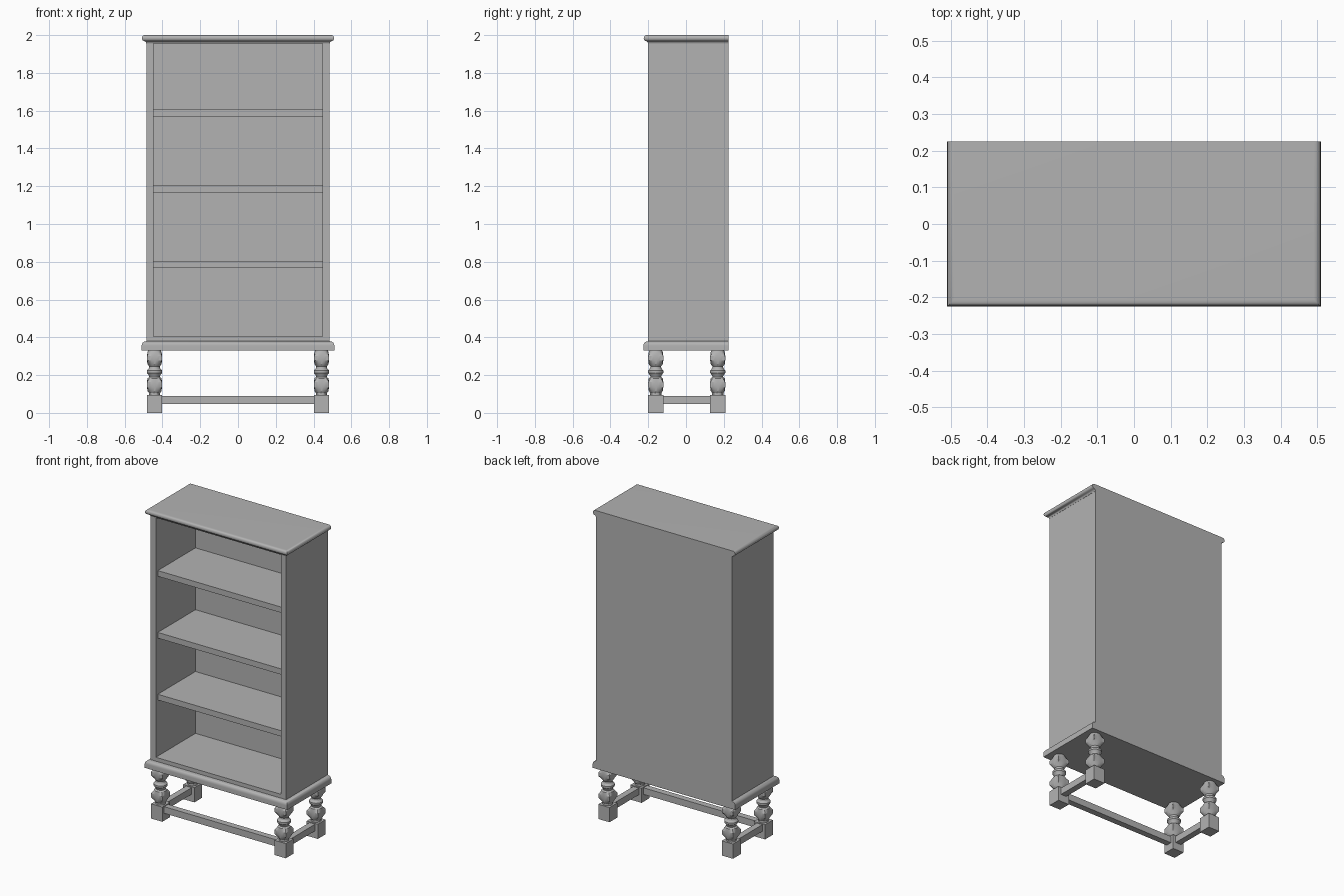
import bpy, bmesh, math

cube = bpy.data.objects.get("Cube")
if cube:
    bpy.data.objects.remove(cube, do_unlink=True)

GREY = (0.45, 0.45, 0.45, 1)
mat = bpy.data.materials.new("plain_grey")
mat.use_nodes = True
mat.diffuse_color = GREY
mat.node_tree.nodes["Principled BSDF"].inputs["Base Color"].default_value = GREY

SIDE, FRONT, BACK = 0.485, -0.2, 0.225   # case extents
INNER = 0.448                            # inside half width
LEG = 0.04                               # half width of the leg stock


def loft(name, rings, smooth=None):
    """Skin a stack of equal-length rings and cap both ends."""
    bm = bmesh.new()
    rows = [[bm.verts.new(p) for p in ring] for ring in rings]
    n = len(rows[0])
    for low, high in zip(rows, rows[1:]):
        for i in range(n):
            j = (i + 1) % n
            bm.faces.new((low[i], low[j], high[j], high[i]))
    bm.faces.new(rows[0][::-1])
    bm.faces.new(rows[-1])
    bmesh.ops.recalc_face_normals(bm, faces=bm.faces)
    mesh = bpy.data.meshes.new(name)
    bm.to_mesh(mesh)
    bm.free()
    mesh.materials.append(mat)
    obj = bpy.data.objects.new(name, mesh)
    bpy.context.collection.objects.link(obj)
    if smooth:
        bpy.ops.object.select_all(action='DESELECT')
        obj.select_set(True)
        bpy.context.view_layer.objects.active = obj
        bpy.ops.object.shade_smooth_by_angle(angle=math.radians(smooth))
    return obj


def rect(x0, x1, y0, y1, z):
    return [(x0, y0, z), (x1, y0, z), (x1, y1, z), (x0, y1, z)]


def box(name, x0, x1, y0, y1, z0, z1):
    return loft(name, [rect(x0, x1, y0, y1, z) for z in (z0, z1)])


def moulded_slab(name, profile):
    """Slab with a moulded edge on the front and sides, flush at the back."""
    return loft(name, [rect(-SIDE - d, SIDE + d, FRONT - d, BACK, z)
                       for d, z in profile], smooth=40)


# Case
for label, s in (("left", 1), ("right", -1)):
    x0, x1 = sorted((s * INNER, s * SIDE))
    box(label + "_side_panel", x0, x1, FRONT, BACK, 0.37, 1.965)
box("back_panel", -INNER, INNER, BACK - 0.02, BACK, 0.37, 1.965)
box("bottom_board", -INNER, INNER, FRONT, BACK - 0.02, 0.37, 0.405)
for i in range(3):
    top = 0.805 + 0.4 * i
    box(f"shelf_{i + 1}", -INNER, INNER, FRONT + 0.02, BACK - 0.02, top - 0.037, top)

# Crown and base mouldings
bead = [(0.009 + 0.015 * math.cos(a), 1.984 + 0.016 * math.sin(a))
        for a in (math.radians(-80 + 20 * k) for k in range(9))]
moulded_slab("crown_moulding", [(0.001, 1.955), (0.003, 1.962), (0.007, 1.966)]
             + bead + [(0.006, 2.0)])
curve = [(0.005 + 0.02 * math.cos(a), 0.356 + 0.022 * math.sin(a))
         for a in (math.radians(15 * k) for k in range(7))]
moulded_slab("base_moulding", [(0.025, 0.33)] + curve + [(0.001, 0.38)])

# Legs: square stock turned on a lathe above a square foot
TURNING = [(0.09, 0.03), (0.106, 0.03), (0.116, 0.037), (0.137, 0.057),
           (0.163, 0.057), (0.183, 0.037), (0.19, 0.028), (0.198, 0.03),
           (0.212, 0.041), (0.224, 0.041), (0.236, 0.03), (0.246, 0.028),
           (0.258, 0.037), (0.278, 0.057), (0.302, 0.057), (0.322, 0.037),
           (0.332, 0.032)]


def turned_ring(cx, cy, z, r):
    ring = []
    for k in range(32):
        c, s = math.cos(k * math.pi / 16), math.sin(k * math.pi / 16)
        reach = min(r, LEG / max(abs(c), abs(s)))
        ring.append((cx + reach * c, cy + reach * s, z))
    return ring


LEG_X = 0.442
LEG_Y = {"front": -0.16, "back": 0.168}
for side, s in (("left", 1), ("right", -1)):
    for end, y in LEG_Y.items():
        x = s * LEG_X
        box(f"{end}_{side}_foot", x - LEG, x + LEG, y - LEG, y + LEG, 0, 0.095)
        loft(f"{end}_{side}_turned_leg",
             [turned_ring(x, y, z, r) for z, r in TURNING], smooth=25)
    box(side + "_stretcher", s * LEG_X - 0.02, s * LEG_X + 0.02,
        LEG_Y["front"] + LEG, LEG_Y["back"] - LEG, 0.047, 0.09)
box("front_stretcher", LEG - LEG_X, LEG_X - LEG,
    LEG_Y["front"] - 0.02, LEG_Y["front"] + 0.02, 0.047, 0.09)
